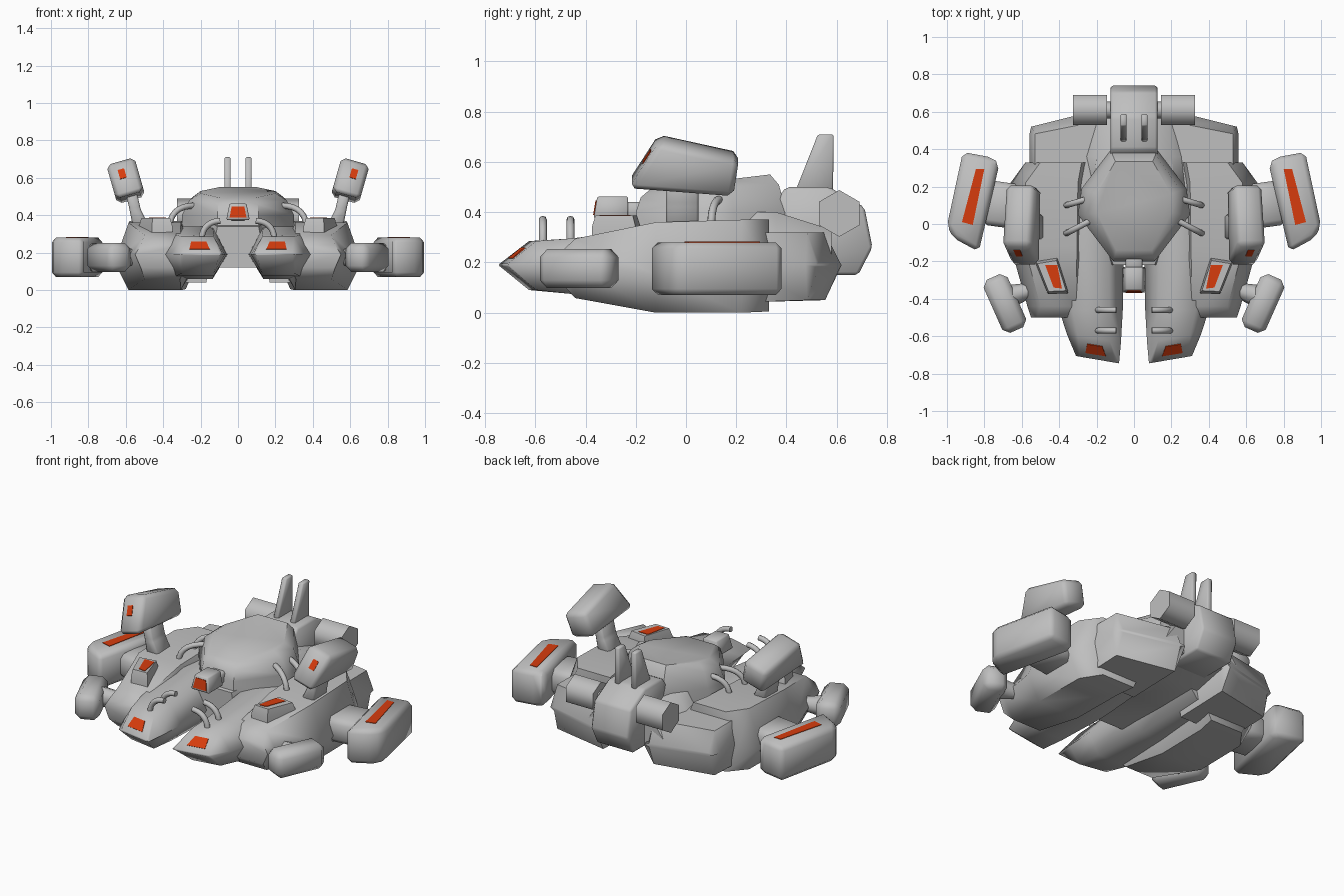
import bpy, bmesh, math
from mathutils import Matrix, Vector

cube = bpy.data.objects.get("Cube")
if cube:
    bpy.data.objects.remove(cube, do_unlink=True)


def material(name, color):
    m = bpy.data.materials.new(name)
    m.use_nodes = True
    m.diffuse_color = color
    m.node_tree.nodes["Principled BSDF"].inputs["Base Color"].default_value = color
    return m


GREY = material("hull_grey", (0.52, 0.52, 0.52, 1))
ORANGE = material("signal_orange", (0.68, 0.045, 0.004, 1))


def finish(bm, name, mat=GREY, mirror=True, bevel=0, matrix=None, smooth=62):
    """Turn a bmesh into a shaded object, optionally chamfered and mirrored over x."""
    bmesh.ops.recalc_face_normals(bm, faces=bm.faces)
    if bevel:
        bmesh.ops.bevel(bm, geom=list(bm.edges), offset=bevel, segments=1,
                        affect='EDGES', clamp_overlap=True)
    if matrix:
        bm.transform(matrix)
    me = bpy.data.meshes.new(name)
    bm.to_mesh(me)
    bm.free()
    me.materials.append(mat)
    ob = bpy.data.objects.new(name, me)
    bpy.context.collection.objects.link(ob)
    for other in bpy.context.selected_objects:
        other.select_set(False)
    ob.select_set(True)
    bpy.context.view_layer.objects.active = ob
    bpy.ops.object.shade_smooth_by_angle(angle=math.radians(smooth))
    if mirror:
        mod = ob.modifiers.new("Mirror", 'MIRROR')
        mod.use_mirror_merge = False
    return ob


def loft(name, rings, **kw):
    """Skin a row of rings that share a point count, with capped ends."""
    bm = bmesh.new()
    vs = [[bm.verts.new(p) for p in r] for r in rings]
    n = len(vs[0])
    for a, b in zip(vs, vs[1:]):
        for i in range(n):
            j = (i + 1) % n
            bm.faces.new((a[i], a[j], b[j], b[i]))
    bm.faces.new(vs[0])
    bm.faces.new(vs[-1])
    return finish(bm, name, **kw)


def hexagon(y, x0, x1, z0, z1, inset, mid=0.19, skew=0):
    pts = [(x0, mid), (x0 + inset, z1), (x1 - inset, z1),
           (x1, mid), (x1 - inset, z0), (x0 + inset, z0)]
    return [(x, y + skew * (x - x0), z) for x, z in pts]


def box(name, center, size, turn=0, bevel=0.02, **kw):
    bm = bmesh.new()
    bmesh.ops.create_cube(bm, size=1, matrix=Matrix.Diagonal((*size, 1)))
    m = Matrix.Translation(center) @ Matrix.Rotation(math.radians(turn), 4, 'Z')
    return finish(bm, name, bevel=bevel, matrix=m, **kw)


def side_extrude(name, profile, x0, x1, **kw):
    return loft(name, [[(x, y, z) for y, z in profile] for x in (x0, x1)], **kw)


def plate(name, corners, mirror=True, matrix=None):
    """Thin painted panel lying on a surface."""
    c = [Vector(p) for p in corners]
    n = (c[1] - c[0]).cross(c[2] - c[0]).normalized() * 0.003
    loft(name, [[p - n for p in c], [p + n for p in c]],
         mat=ORANGE, mirror=mirror, matrix=matrix)


def ngon_x(x, y, z, r, n=6):
    return [(x, y + r * math.sin(math.tau * i / n), z + r * math.cos(math.tau * i / n))
            for i in range(n)]


# Inner pontoons with wedge noses
loft("inner_pontoons", [
    hexagon(-0.745, 0.08, 0.31, 0.185, 0.195, 0.02, skew=0.17),
    hexagon(-0.635, 0.07, 0.36, 0.09, 0.285, 0.06, skew=0.17),
    hexagon(-0.46, 0.06, 0.40, 0.075, 0.295, 0.07),
    hexagon(-0.1, 0.055, 0.42, 0.06, 0.34, 0.08),
    hexagon(0.36, 0.07, 0.40, 0.08, 0.31, 0.08)])
plate("nose_lamps", [(0.15, -0.706, 0.216), (0.26, -0.688, 0.216),
                     (0.25, -0.641, 0.258), (0.17, -0.654, 0.258)])

# Broad outer pontoons with sloped fronts, and their tapered rear ends
loft("outer_pontoons", [
    hexagon(-0.5, 0.25, 0.55, 0.12, 0.24, 0.03),
    hexagon(-0.44, 0.24, 0.57, 0.058, 0.295, 0.07),
    hexagon(-0.12, 0.23, 0.66, 0.0, 0.36, 0.075, 0.15),
    hexagon(0.22, 0.22, 0.66, 0.0, 0.37, 0.08, 0.15),
    hexagon(0.33, 0.2, 0.58, 0.005, 0.37, 0.08, 0.17)])
loft("rear_pontoons", [
    hexagon(0.2, 0.14, 0.56, 0.04, 0.32, 0.03),
    hexagon(0.56, 0.14, 0.56, 0.05, 0.32, 0.03, skew=-0.2),
    hexagon(0.62, 0.15, 0.55, 0.18, 0.2, 0.03, skew=-0.25)])

# Central body and faceted dome
loft("central_body", [
    hexagon(-0.22, -0.14, 0.14, 0.12, 0.34, 0.03),
    hexagon(0.1, -0.28, 0.28, 0.12, 0.40, 0.05),
    hexagon(0.36, -0.34, 0.34, 0.13, 0.40, 0.14),
    hexagon(0.58, -0.28, 0.28, 0.17, 0.33, 0.1)], mirror=False)


def octagon(half, z, slope=0):
    pts = half + [(-x, y) for x, y in reversed(half)]
    return [(x, y, z + slope * y) for x, y in pts]


outer = [(0.12, 0.40), (0.28, 0.19), (0.30, 0.05), (0.11, -0.2)]
shoulder = [(0.115, 0.37), (0.25, 0.18), (0.26, 0.05), (0.105, -0.18)]
crown = [(0.1, 0.335), (0.2, 0.16), (0.2, 0.06), (0.095, -0.14)]
loft("dome", [octagon(outer, 0.2), octagon(outer, 0.4),
              octagon(shoulder, 0.475, 0.09), octagon(crown, 0.51, 0.12)],
     mirror=False, smooth=42)

# Front turret with a leaning face
loft("turret", [[(-0.063, y, 0.375), (0.063, y, 0.375),
                 (0.045, y + lean, 0.463), (-0.045, y + lean, 0.463)]
                for y, lean in ((-0.368, 0.015), (-0.23, 0))], mirror=False, bevel=0.006)
box("turret_mount", (0, -0.2, 0.405), (0.09, 0.12, 0.07), mirror=False, bevel=0.01)
plate("turret_lamp", [(-0.045, -0.367, 0.388), (0.045, -0.367, 0.388),
                      (0.034, -0.357, 0.447), (-0.034, -0.357, 0.447)], mirror=False)

# Rear engine, twin fins and side thrusters
side_extrude("rear_engine", [(0.33, 0.42), (0.4, 0.5), (0.57, 0.5), (0.71, 0.42),
                             (0.742, 0.26), (0.685, 0.15), (0.4, 0.15)],
             -0.125, 0.125, mirror=False, bevel=0.012)
side_extrude("tail_fins", [(0.43, 0.47), (0.585, 0.47), (0.588, 0.71), (0.525, 0.71)],
             0.039, 0.073, bevel=0.006)
loft("thrusters", [ngon_x(0.145, 0.61, 0.395, 0.093), ngon_x(0.325, 0.61, 0.395, 0.093)])
loft("thruster_axles", [ngon_x(0.1, 0.61, 0.395, 0.045, 8), ngon_x(0.16, 0.61, 0.395, 0.045, 8)])

# Large side pods with cut corners, on broad arms
footprint = [(0.915, 0.385), (1.0, -0.01), (0.965, -0.075),
             (0.83, -0.148), (0.72, 0.32), (0.755, 0.355)]
loft("side_pods", [[(x, y, z) for x, y in footprint] for z in (0.07, 0.28)], bevel=0.025)
box("side_pod_arms", (0.68, 0.1, 0.175), (0.24, 0.24, 0.15), turn=8, bevel=0.03)
plate("side_pod_stripes", [(0.80, 0.295, 0.28), (0.845, 0.295, 0.28),
                           (0.92, 0.01, 0.28), (0.862, -0.005, 0.28)])

# Small forward pods on stub axles
box("forward_pods", (0.69, -0.425, 0.175), (0.14, 0.31, 0.155), turn=-24, bevel=0.032)
loft("forward_pod_axles", [ngon_x(0.48, -0.34, 0.175, 0.05, 8),
                           ngon_x(0.57, -0.36, 0.175, 0.045, 8),
                           ngon_x(0.66, -0.39, 0.175, 0.065, 8)])

# Raised gun pods, rolled outward on leaning struts
pivot = Matrix.Translation((0.6, 0, 0.59))
roll = pivot @ Matrix.Rotation(math.radians(16), 4, 'Y') @ pivot.inverted()
side_extrude("gun_pods", [(-0.228, 0.508), (-0.11, 0.698), (0.21, 0.625), (0.188, 0.475)],
             0.523, 0.679, bevel=0.023, matrix=roll)
plate("gun_pod_lamps", [(0.592, -0.171, 0.6), (0.628, -0.171, 0.6),
                        (0.628, -0.14, 0.65), (0.592, -0.14, 0.65)], matrix=roll)
loft("gun_pod_struts", [[(x - w, -0.08, z), (x + w, -0.08, z), (x + w, 0.05, z), (x - w, 0.05, z)]
                        for x, w, z in ((0.515, 0.045, 0.33), (0.55, 0.03, 0.43), (0.575, 0.03, 0.54))],
     bevel=0.01)

# Deck vents with lamps
vent = [(0.53, -0.2), (0.41, -0.18), (0.35, -0.37), (0.46, -0.375)]
cx, cy = 0.437, -0.28
loft("deck_vents", [[(cx + (x - cx) * s, cy + (y - cy) * s, z) for x, y in vent]
                    for z, s in ((0.27, 1), (0.34, 1), (0.386, 0.85))])
plate("deck_vent_lamps", [(0.475, -0.22, 0.386), (0.41, -0.22, 0.386),
                          (0.385, -0.345, 0.386), (0.43, -0.34, 0.386)])


# Bent grab rails on the noses and dome
def rails(name, paths):
    cu = bpy.data.curves.new(name, 'CURVE')
    cu.dimensions = '3D'
    cu.bevel_depth = 0.016
    cu.bevel_resolution = 2
    cu.use_fill_caps = True
    cu.materials.append(GREY)
    for side in (1, -1):
        for path in paths:
            a, b, c = (Vector(p) for p in path)
            sp = cu.splines.new('POLY')
            sp.points.add(7)
            for i, pt in enumerate(sp.points):
                t = i / 7
                p = a * (1 - t) ** 2 + b * 2 * t * (1 - t) + c * t * t
                pt.co = (p.x * side, p.y, p.z, 1)
    bpy.context.collection.objects.link(bpy.data.objects.new(name, cu))


rails("nose_rails", [((0.195, y, 0.27), (0.19, y, 0.365), (0.095, y, 0.37))
                     for y in (-0.57, -0.46)])
rails("dome_rails", [((0.365, y0, 0.34), (0.36, y0, 0.45), (0.23, y1, 0.452))
                     for y0, y1 in ((0.1, 0.14), (-0.05, 0.02))])
